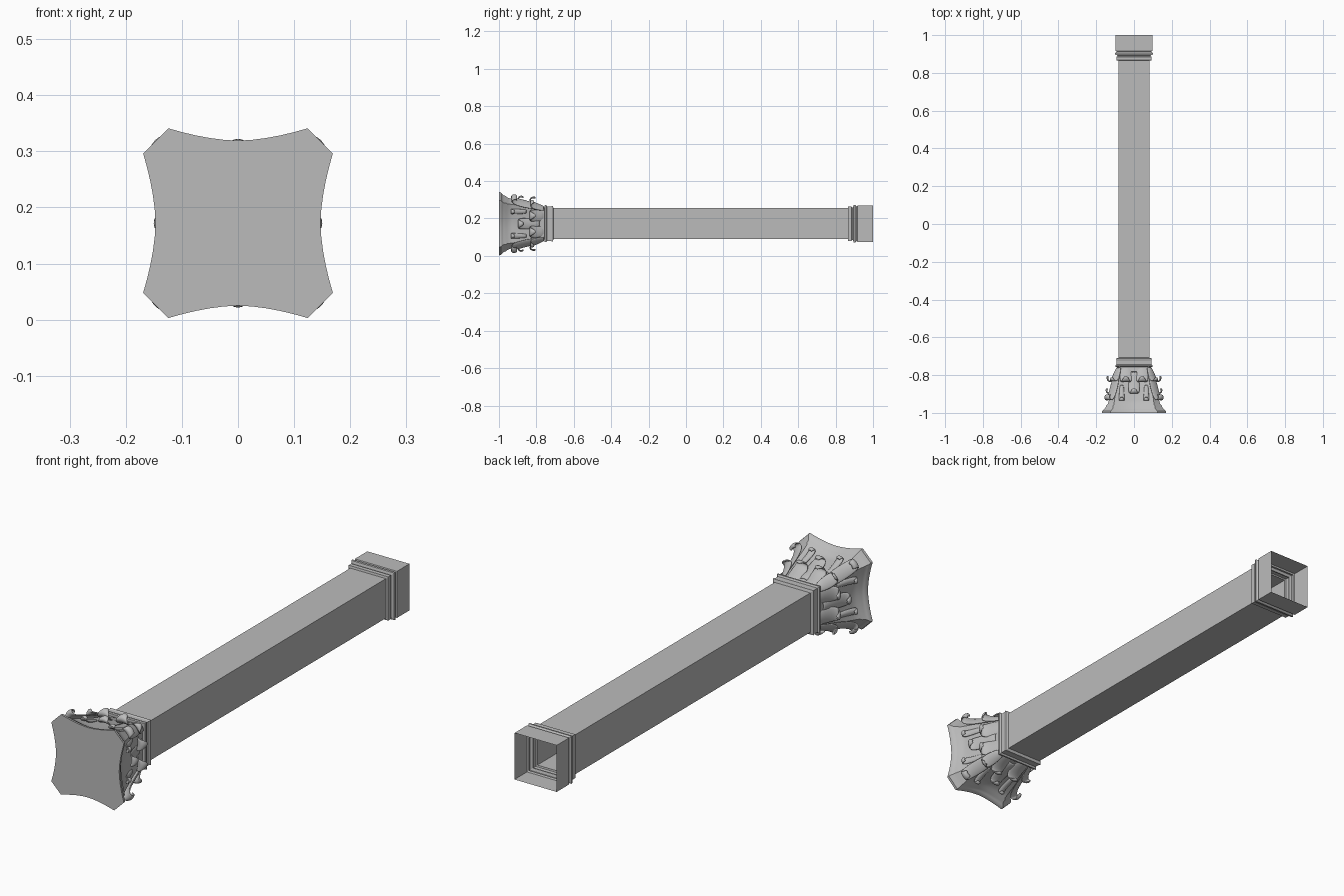
import bpy, bmesh, math
from mathutils import Vector, Matrix

if "Cube" in bpy.data.objects:
    bpy.data.objects.remove(bpy.data.objects["Cube"])

CZ = 0.172  # height of the column axis
stone = bpy.data.materials.new("grey stone")
stone.diffuse_color = (0.5, 0.5, 0.5, 1)
stone.use_nodes = True
stone.node_tree.nodes["Principled BSDF"].inputs["Base Color"].default_value = stone.diffuse_color


def finish(bm, name, angle=None):
    bmesh.ops.recalc_face_normals(bm, faces=bm.faces)
    me = bpy.data.meshes.new(name)
    bm.to_mesh(me)
    bm.free()
    me.materials.append(stone)
    ob = bpy.data.objects.new(name, me)
    ob.location.z = CZ
    bpy.context.collection.objects.link(ob)
    if angle:
        bpy.ops.object.select_all(action='DESELECT')
        ob.select_set(True)
        bpy.context.view_layer.objects.active = ob
        bpy.ops.object.shade_smooth_by_angle(angle=math.radians(angle))
    return ob


def section(y, h, c, m, n=10):
    """Square outline with cut corners (c) and hollowed sides (m)."""
    pts = []
    for k in range(4):
        rot = Matrix.Rotation(k * math.pi / 2, 3, 'Y')
        for i in range(n + 1):
            t = -1 + 2 * i / n
            pts.append(rot @ Vector((t * (h - c), y, h - m * (1 - abs(t) ** 1.7))))
    return pts


def loft(bm, rings):
    rows = [[bm.verts.new(p) for p in r] for r in rings]
    for a, b in zip(rows, rows[1:]):
        for i in range(len(a)):
            j = (i + 1) % len(a)
            bm.faces.new((a[i], a[j], b[j], b[i]))
    return rows


def square_shell(name, profile):
    bm = bmesh.new()
    loft(bm, [[Vector((sx * h, y, sz * h)) for sx, sz in ((-1, -1), (1, -1), (1, 1), (-1, 1))]
              for y, h in profile])
    return finish(bm, name)


# hollow square shaft, its neck moulding and its open base
square_shell("shaft", [(-0.715, 0.083), (0.87, 0.083)])
square_shell("neck_moulding", [(-0.757, 0.083), (-0.757, 0.096), (-0.753, 0.099), (-0.747, 0.099),
                               (-0.743, 0.092), (-0.722, 0.092), (-0.718, 0.094), (-0.712, 0.094), (-0.708, 0.083)])
square_shell("base_plinth", [(0.865, 0.083), (0.867, 0.092), (0.885, 0.092), (0.888, 0.088), (0.893, 0.088),
                             (0.896, 0.099), (0.904, 0.1), (0.909, 0.096), (0.914, 0.091), (0.917, 0.098), (1.0, 0.098)])

# flared capital bell with hollow-sided abacus
bm = bmesh.new()
rows = loft(bm, [section(*s) for s in (
    (-1.0, .169, .045, .022), (-0.99, .168, .045, .022), (-0.983, .160, .043, .021),
    (-0.975, .152, .040, .019), (-0.962, .147, .037, .018), (-0.955, .140, .034, .017),
    (-0.93, .131, .028, .014), (-0.89, .118, .020, .009), (-0.84, .102, .012, .003),
    (-0.80, .092, .008, 0), (-0.755, .085, .004, 0))])
bm.faces.new(rows[0])
finish(bm, "capital_bell", 40)


def leaf(bm, path, u, turn, bulge=0.006, n=6):
    """Curled leaf: path of (outward distance, y, half width)."""
    rot = Matrix.Rotation(turn, 3, 'Y')
    rows = []
    for r, y, w in path:
        row = []
        for i in range(n + 1):
            t = -1 + 2 * i / n
            row.append(bm.verts.new(rot @ Vector((u + t * w, y, r - bulge * t * t))))
        rows.append(row)
    for a, b in zip(rows, rows[1:]):
        for i in range(n):
            bm.faces.new((a[i], a[i + 1], b[i + 1], b[i]))


LOWER = [(.083, -.757, .026), (.095, -.79, .032), (.106, -.815, .033), (.119, -.832, .030),
         (.132, -.835, .026), (.142, -.825, .019), (.144, -.812, .011), (.140, -.804, .004)]
MIDDLE = [(.092, -.78, .020), (.107, -.83, .028), (.118, -.87, .031), (.129, -.892, .028),
          (.140, -.897, .023), (.148, -.888, .018), (.148, -.876, .012), (.142, -.870, .005)]
CORNER = [(.120, -.757, .014), (.138, -.81, .024), (.154, -.86, .029), (.170, -.905, .028),
          (.186, -.930, .025), (.201, -.932, .022), (.209, -.918, .020), (.203, -.904, .017), (.192, -.906, .012)]
CORNER_LOW = [(.118, -.757, .016), (.132, -.79, .025), (.146, -.82, .027), (.160, -.833, .023),
              (.170, -.826, .016), (.170, -.812, .007)]
# small scrolls between the middle leaf and the corners
SCROLL = [(.106, -.85, .010), (.122, -.90, .013), (.136, -.932, .015), (.147, -.936, .014),
          (.150, -.924, .011), (.143, -.917, .006)]

for name, path, offsets, base in (
        ("lower_leaves", LOWER, (-.043, .043), 0), ("middle_leaves", MIDDLE, (0,), 0),
        ("corner_volutes", CORNER, (0,), 45), ("corner_leaves", CORNER_LOW, (0,), 45),
        ("side_scrolls", SCROLL, (-.065, .065), 0)):
    bm = bmesh.new()
    for k in range(4):
        for u in offsets:
            leaf(bm, path, u, math.radians(base + 90 * k))
    ob = finish(bm, name, 80)
    sol = ob.modifiers.new("thickness", 'SOLIDIFY')
    sol.thickness, sol.offset = 0.006, 0
    sub = ob.modifiers.new("rounding", 'SUBSURF')
    sub.levels = sub.render_levels = 1
